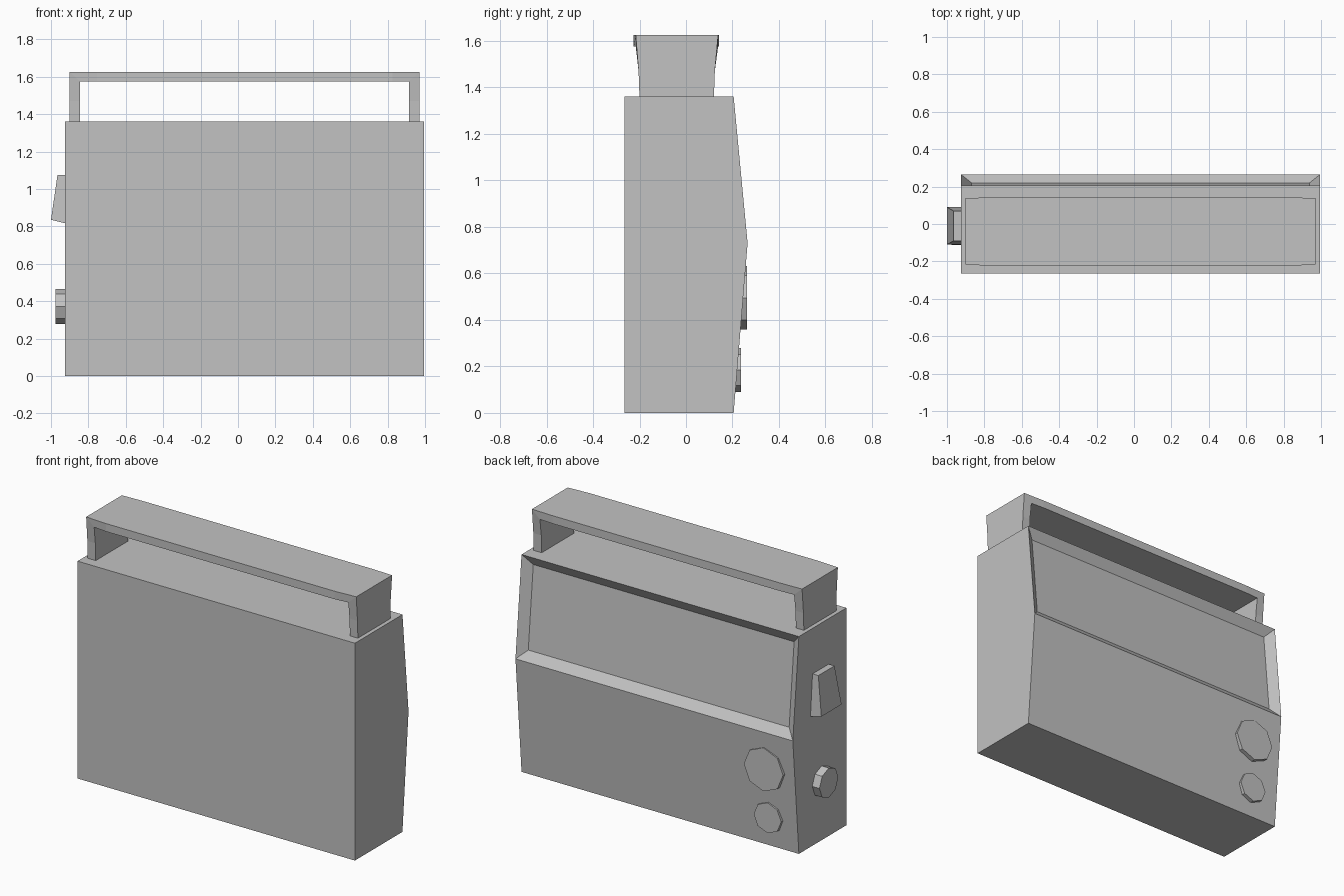
import bpy, bmesh, math
from mathutils import Matrix

cube = bpy.data.objects.get("Cube")
if cube:
    bpy.data.objects.remove(cube)

grey = bpy.data.materials.new("plain grey")
grey.use_nodes = True
tone = (0.54, 0.54, 0.54, 1)
grey.diffuse_color = tone
grey.node_tree.nodes["Principled BSDF"].inputs["Base Color"].default_value = tone

MID = 0.035  # centre of the case along x


def finish(name, bm):
    bmesh.ops.recalc_face_normals(bm, faces=bm.faces)
    mesh = bpy.data.meshes.new(name)
    bm.to_mesh(mesh)
    bm.free()
    mesh.materials.append(grey)
    obj = bpy.data.objects.new(name, mesh)
    bpy.context.collection.objects.link(obj)
    return obj


def loft(rings):
    """Join matching rings of points with quads and cap both ends."""
    bm = bmesh.new()
    loops = [[bm.verts.new(p) for p in ring] for ring in rings]
    for a, b in zip(loops, loops[1:]):
        for i in range(len(a)):
            j = (i + 1) % len(a)
            bm.faces.new((a[i], a[j], b[j], b[i]))
    bm.faces.new(loops[0])
    bm.faces.new(loops[-1])
    bmesh.ops.recalc_face_normals(bm, faces=bm.faces)
    return bm


def knob(name, radius, depth, centre, axis):
    """Eight-sided knob with a corner pointing up."""
    bm = bmesh.new()
    turn = Matrix.Rotation(math.pi / 2, 4, axis)
    bmesh.ops.create_cone(bm, cap_ends=True, segments=8, radius1=radius,
                          radius2=radius, depth=depth,
                          matrix=Matrix.Translation(centre) @ turn)
    return finish(name, bm)


# Case: side profile swept along x, with a sunken panel in the upper back
profile = [(-0.265, 0), (0.205, 0), (0.265, 0.73), (0.205, 1.36), (-0.265, 1.36)]
body = loft([[(MID + s * 0.96, y, z) for y, z in profile] for s in (-1, 1)])
body.faces.ensure_lookup_table()
panel = [f for f in body.faces if f.normal.y > 0.9 and f.normal.z > 0.02]
bmesh.ops.inset_region(body, faces=panel, thickness=0.057, depth=-0.04,
                       use_even_offset=True)
finish("case", body)

# Handle: half-width outside, half-width inside, z outside, z inside, front y, back y
half = [(0.935, 0.88, 1.355, 1.355, -0.2, 0.12),
        (0.935, 0.88, 1.47, 1.47, -0.204, 0.124),
        (0.935, 0.88, 1.625, 1.575, -0.216, 0.138),
        (0.79, 0.79, 1.625, 1.575, -0.225, 0.143)]
path = [(-1, s) for s in half] + [(1, s) for s in reversed(half)]
finish("handle", loft([
    [(MID + d * o, y0, zo), (MID + d * o, y1, zo),
     (MID + d * i, y1, zi), (MID + d * i, y0, zi)]
    for d, (o, i, zo, zi, y0, y1) in path]))

# Tapered switch on the right side
finish("side_switch", loft([
    [(-0.9, -0.09, 1.075), (-0.9, 0.07, 1.075),
     (-0.965, 0.07, 1.075), (-0.965, -0.09, 1.075)],
    [(-0.9, -0.11, 0.81), (-0.9, 0.09, 0.81),
     (-1.0, 0.09, 0.835), (-1.0, -0.11, 0.835)]]))

# Knobs
knob("side_knob", 0.093, 0.08, (-0.935, -0.02, 0.372), 'Y')
knob("large_back_knob", 0.136, 0.08, (-0.72, 0.223, 0.495), 'X')
knob("small_back_knob", 0.095, 0.08, (-0.73, 0.197, 0.185), 'X')
